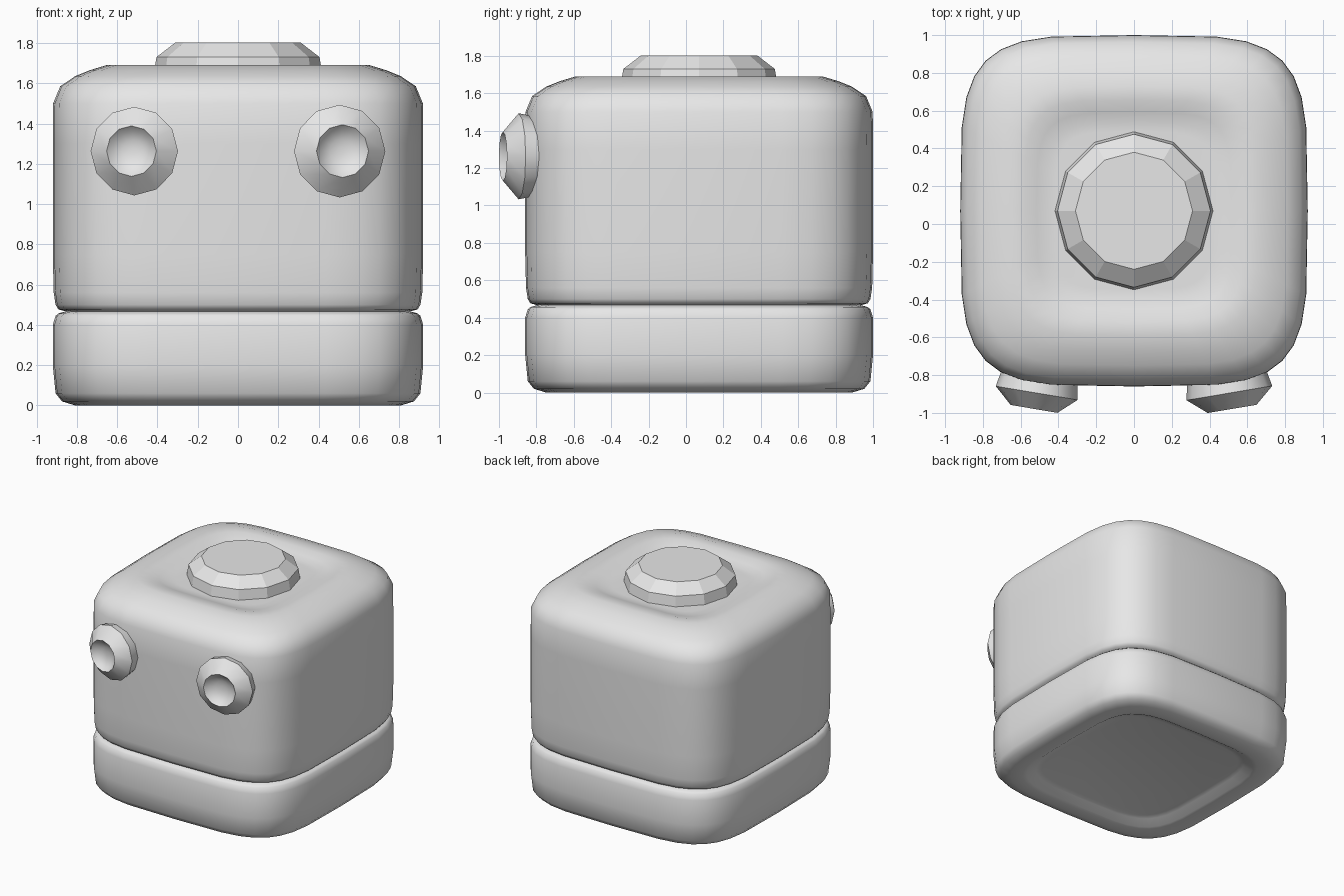
import bpy, bmesh, math
from mathutils import Matrix, Vector

cube = bpy.data.objects.get("Cube")
if cube:
    bpy.data.objects.remove(cube, do_unlink=True)

CENTRE_Y = 0.07

grey = bpy.data.materials.new("light grey")
grey.use_nodes = True
grey.diffuse_color = (0.8, 0.8, 0.8, 1)
grey.node_tree.nodes["Principled BSDF"].inputs["Base Color"].default_value = grey.diffuse_color


def circle(sides):
    return [(math.cos(math.tau * i / sides), math.sin(math.tau * i / sides)) for i in range(sides)]


def rounded_square(sides, power=4.4):
    """Superellipse outline that fits the unit square."""
    def soften(v):
        return math.copysign(abs(v) ** (2 / power), v)
    return [(soften(x), soften(y)) for x, y in circle(sides)]


def loft(name, outline, profile, half_x=1, half_y=1, matrix=Matrix(), smooth=None):
    """Stack scaled copies of an outline; profile is (scale, height) pairs, capped at both ends."""
    bm = bmesh.new()
    rings = [[bm.verts.new((x * s * half_x, y * s * half_y, z)) for x, y in outline]
             for s, z in profile]
    for low, high in zip(rings, rings[1:]):
        for i in range(len(outline)):
            j = (i + 1) % len(outline)
            bm.faces.new((low[i], low[j], high[j], high[i]))
    bm.faces.new(rings[0][::-1])
    bm.faces.new(rings[-1])
    bm.normal_update()
    mesh = bpy.data.meshes.new(name)
    bm.to_mesh(mesh)
    bm.free()
    mesh.materials.append(grey)
    obj = bpy.data.objects.new(name, mesh)
    obj.matrix_world = matrix
    bpy.context.collection.objects.link(obj)
    if smooth:
        bpy.ops.object.select_all(action='DESELECT')
        bpy.context.view_layer.objects.active = obj
        obj.select_set(True)
        bpy.ops.object.shade_smooth_by_angle(angle=math.radians(smooth))
    return obj


# Body: recessed underside, base band, groove, tall upper block, sunken top
body_profile = [
    (0.67, 0.05), (0.71, 0.04), (0.77, 0.005), (0.8, 0), (0.88, 0), (0.95, 0.02), (0.985, 0.06),
    (1, 0.2), (1, 0.4), (0.985, 0.445), (0.97, 0.457), (0.93, 0.467),
    (0.97, 0.477), (0.985, 0.5), (0.995, 0.56), (1, 0.75), (1, 1.3), (0.998, 1.5),
    (0.96, 1.585), (0.88, 1.635), (0.8, 1.665), (0.71, 1.69), (0.63, 1.687),
    (0.56, 1.667), (0.5, 1.652), (0.45, 1.65)]
loft("body", rounded_square(32), body_profile, 0.92, 0.93,
     Matrix.Translation((0, CENTRE_Y, 0)), smooth=50)

# Faceted cap sitting in the sunken top
loft("top_cap", circle(12), [(0.42, 1.64), (0.405, 1.73), (0.31, 1.803)],
     matrix=Matrix.Translation((0, CENTRE_Y, 0)))

# Eyes: flared rings with a hollow bowl, turned slightly outward
eye_profile = [(0.9, -0.12), (0.94, -0.07), (1, 0), (0.57, 0.085),
               (0.45, 0.055), (0.25, 0.035), (0.08, 0.03)]
for name, side, x, radius in (("left_eye", 1, 0.505, 0.23), ("right_eye", -1, -0.515, 0.22)):
    turn = Matrix.Rotation(side * math.radians(9.5), 4, 'Z') @ Matrix.Rotation(math.pi / 2, 4, 'X')
    loft(name, circle(12), eye_profile, radius, radius,
         Matrix.Translation(Vector((x, -0.895, 1.263))) @ turn, smooth=40)
